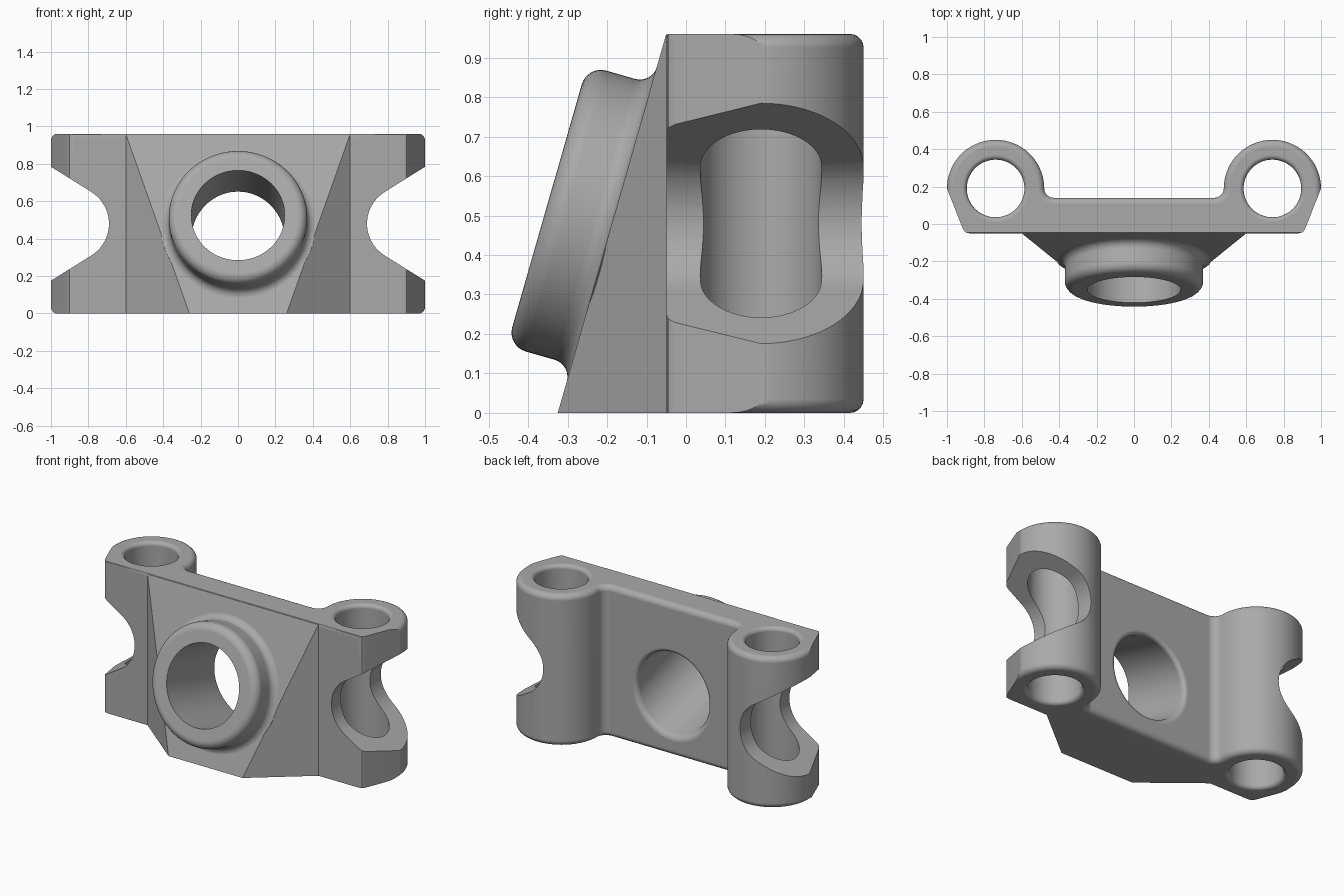
import bpy, bmesh, math
from mathutils import Matrix, Vector

if "Cube" in bpy.data.objects:
    bpy.data.objects.remove(bpy.data.objects["Cube"])

HEIGHT = 0.96
BORE_X, BORE_Y, TUBE_R, BORE_R = 0.74, 0.19, 0.26, 0.154
FRONT_Y, BACK_Y = -0.05, 0.14
LEAN = 0.275 / HEIGHT            # forward lean of the sloping front face

grey = bpy.data.materials.new("light grey")
grey.diffuse_color = (0.40, 0.40, 0.40, 1)
grey.use_nodes = True
grey.node_tree.nodes["Principled BSDF"].inputs["Base Color"].default_value = grey.diffuse_color


def arc(cx, cy, r, a0, a1, n):
    return [(cx + r * math.cos(math.radians(a0 + (a1 - a0) * i / n)),
             cy + r * math.sin(math.radians(a0 + (a1 - a0) * i / n))) for i in range(n + 1)]


def finish(name, bm):
    bmesh.ops.recalc_face_normals(bm, faces=bm.faces)
    mesh = bpy.data.meshes.new(name)
    bm.to_mesh(mesh)
    bm.free()
    mesh.materials.append(grey)
    ob = bpy.data.objects.new(name, mesh)
    bpy.context.collection.objects.link(ob)
    return ob


def prism(points, offset):
    """Extrude a closed loop of 3D points along offset."""
    bm = bmesh.new()
    face = bm.faces.new([bm.verts.new(p) for p in points])
    ext = bmesh.ops.extrude_face_region(bm, geom=[face])
    bmesh.ops.translate(bm, vec=offset, verts=[v for v in ext["geom"] if isinstance(v, bmesh.types.BMVert)])
    return bm


def lathe(name, profile, matrix, n=72):
    """Closed solid of revolution from (radius, height) pairs."""
    bm = bmesh.new()
    rings = [[bm.verts.new((r * math.cos(math.tau * i / n), r * math.sin(math.tau * i / n), z))
              for i in range(n)] for r, z in profile]
    for a, b in zip(rings, rings[1:]):
        for i in range(n):
            bm.faces.new((a[i], a[(i + 1) % n], b[(i + 1) % n], b[i]))
    bm.faces.new(rings[0])
    bm.faces.new(rings[-1])
    bm.transform(matrix)
    return finish(name, bm)


def combine(target, tool, operation):
    mod = target.modifiers.new(operation, 'BOOLEAN')
    mod.operation, mod.object, mod.solver = operation, tool, 'EXACT'
    bpy.context.view_layer.objects.active = target
    bpy.ops.object.modifier_apply(modifier=mod.name)
    bpy.data.objects.remove(tool)


# Back plate with a tube at each end, drawn as one outline
half = [(0.88, FRONT_Y), (0.9, -0.045), (0.914, -0.028)]
half += arc(BORE_X, BORE_Y, TUBE_R, 0, 180, 36)
half += arc(0.43, BORE_Y, 0.05, 0, -90, 6)[1:]
outline = half + [(-x, y) for x, y in reversed(half)]
bm = prism([(x, y, 0) for x, y in outline], (0, 0, HEIGHT))
# Rounded back rims and rounded top front edge
flat = [e for e in bm.edges if abs(e.verts[0].co.z - e.verts[1].co.z) < 1e-5]
back = [e for e in flat if (e.verts[0].co.y + e.verts[1].co.y) / 2 > 0.13]
front = [e for e in flat if e.verts[0].co.z > 0.5 and all(v.co.y < FRONT_Y + 1e-4 for v in e.verts)]
bmesh.ops.recalc_face_normals(bm, faces=bm.faces)
bmesh.ops.bevel(bm, geom=back, offset=0.035, segments=5, profile=0.5, affect='EDGES')
bmesh.ops.bevel(bm, geom=[e for e in front if e.is_valid], offset=0.02, segments=3,
                profile=0.5, affect='EDGES')
bracket = finish("bracket", bm)

# Sloping wedge on the front
bm = prism([(-0.60, FRONT_Y, 0), (-0.26, -0.325, 0), (0.26, -0.325, 0), (0.60, FRONT_Y, 0),
            (0.60, 0.05, 0), (-0.60, 0.05, 0)], (0, 0, HEIGHT - 0.002))
cut = bmesh.ops.bisect_plane(bm, geom=bm.verts[:] + bm.edges[:] + bm.faces[:],
                             plane_co=(0, -0.325, 0), plane_no=(0, -1, LEAN), clear_outer=True)
bmesh.ops.holes_fill(bm, edges=[e for e in bm.edges if e.is_boundary])
combine(bracket, finish("wedge", bm), 'UNION')

# Tilted round boss with a rounded rim and a filleted foot
normal = Vector((0, -1, LEAN)).normalized()
centre = Vector((0, -0.352, 0.525))
up = normal.cross(Vector((1, 0, 0)))
tilt = Matrix((Vector((1, 0, 0)), up, normal)).transposed().to_4x4()
tilt.translation = centre
boss = [(0.30, -0.22), (0.415, -0.173)]
boss += arc(0.415, -0.126, 0.045, 270, 180, 6)
boss += arc(0.32, -0.05, 0.05, 0, 90, 8)
combine(bracket, lathe("boss", boss, tilt), 'UNION')

# Tilted centre hole, sheared so that its flared end lies flat on the back face
reach = BACK_Y - centre.y
shear = Matrix(((1, 0, 0, 0), (0, 0, 1, BACK_Y),
                (0, math.sqrt(1 + LEAN ** 2), -LEAN, centre.z - LEAN * reach), (0, 0, 0, 1)))
hole = [(0.25, -reach - 0.3)] + arc(0.28, -0.03, 0.03, 180, 90, 5) + [(0.28, 0.05)]
combine(bracket, lathe("centre_hole", hole, shear), 'DIFFERENCE')

for side in (-1, 1):
    # Upright bore with softened rims
    low = arc(BORE_R + 0.025, 0.025, 0.025, 270, 180, 4)
    bore = [(BORE_R + 0.025, -0.05)] + low + [(r, HEIGHT - z) for r, z in reversed(low)]
    bore += [(BORE_R + 0.025, HEIGHT + 0.05)]
    combine(bracket, lathe("bore", bore, Matrix.Translation((side * BORE_X, BORE_Y, 0)), 64), 'DIFFERENCE')
    # Flared side notch
    notch = [(1.1, 0.48 + 0.367)] + arc(0.89, 0.48, 0.2, 122, 238, 20) + [(1.1, 0.48 - 0.367)]
    combine(bracket, finish("notch", prism([(side * x, -0.5, z) for x, z in notch], (0, 1.2, 0))), 'DIFFERENCE')

# Smooth curved faces, keep creases sharp
bpy.ops.object.select_all(action='DESELECT')
bracket.select_set(True)
bpy.context.view_layer.objects.active = bracket
bpy.ops.object.shade_smooth_by_angle(angle=math.radians(28))
weighted = bracket.modifiers.new("even_shading", 'WEIGHTED_NORMAL')
weighted.keep_sharp = True
